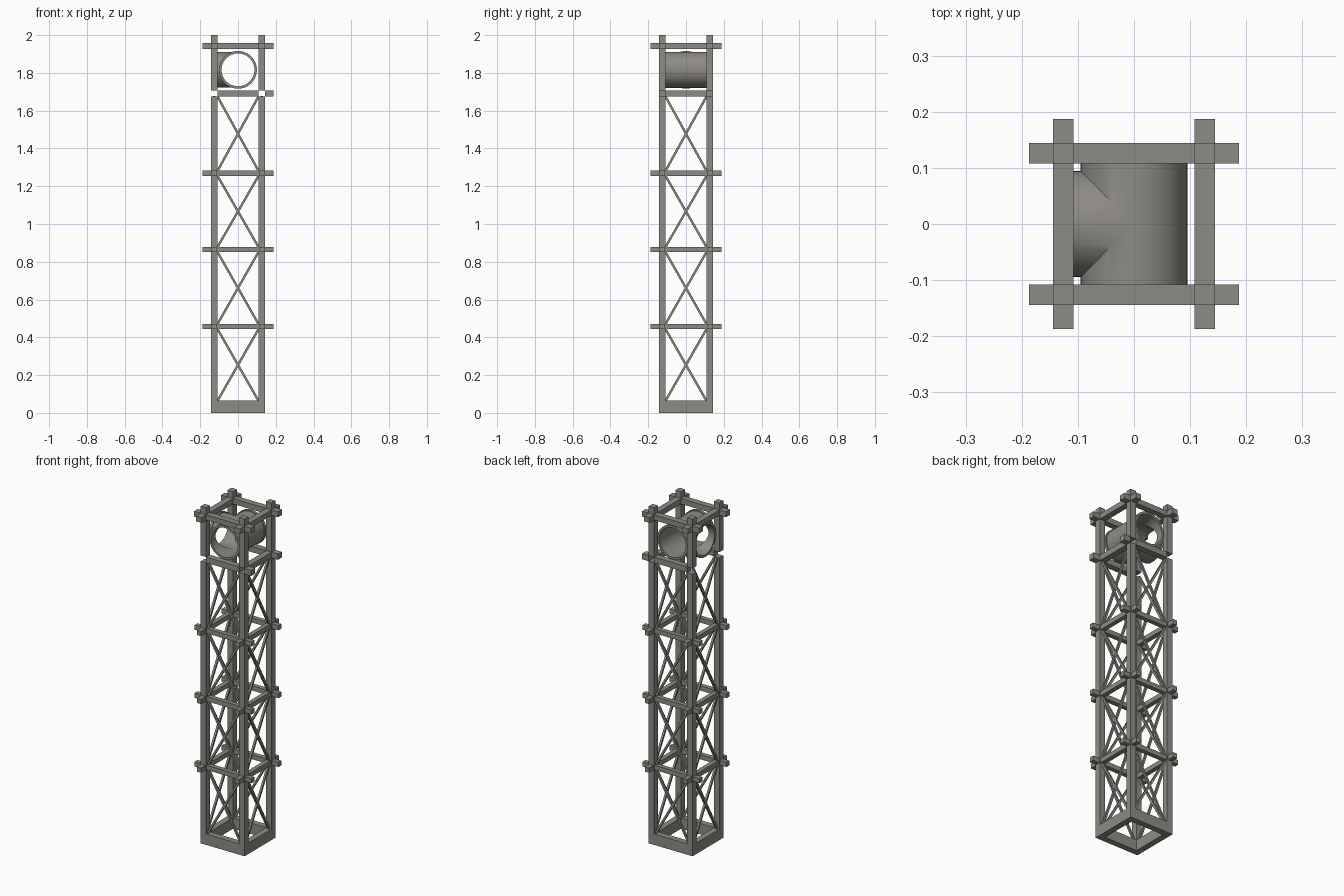
import bpy, bmesh, math
from mathutils import Vector, Matrix

if "Cube" in bpy.data.objects:
    bpy.data.objects.remove(bpy.data.objects["Cube"], do_unlink=True)

grey = bpy.data.materials.new("weathered grey")
grey.use_nodes = True
grey.diffuse_color = (0.27, 0.26, 0.23, 1)
grey.node_tree.nodes["Principled BSDF"].inputs["Base Color"].default_value = grey.diffuse_color

POST = 0.126           # post centre offset
W = 0.036              # post width
INNER, OUTER = POST - W / 2, POST + W / 2
REACH = 0.187          # how far beam ends stick out
RINGS = (0.457, 0.865, 1.268)
GAP_LOW, GAP_HIGH = 1.674, 1.708


def finish(name, bm):
    mesh = bpy.data.meshes.new(name)
    bm.to_mesh(mesh)
    bm.free()
    mesh.materials.append(grey)
    obj = bpy.data.objects.new(name, mesh)
    bpy.context.collection.objects.link(obj)
    return obj


def add_box(bm, lo, hi):
    lo, hi = Vector(lo), Vector(hi)
    size = hi - lo
    m = Matrix.Translation((lo + hi) / 2) @ Matrix.Diagonal((*size, 1))
    return bmesh.ops.create_cube(bm, size=1, matrix=m)["verts"]


def box(name, lo, hi):
    bm = bmesh.new()
    add_box(bm, lo, hi)
    return finish(name, bm)


def beam_ring(name, z, w, h):
    # four overlapping beams with ends past the posts
    for s in (-1, 1):
        c = s * POST
        box(name + "_cross_beam", (-REACH, c - w / 2, z - h / 2), (REACH, c + w / 2, z + h / 2))
        box(name + "_side_beam", (c - w / 2, -REACH, z - h / 2), (c + w / 2, REACH, z + h / 2))


# Corner posts, interrupted below the top cage
for sx in (-1, 1):
    for sy in (-1, 1):
        x, y = sx * POST, sy * POST
        for name, z0, z1 in (("lower_post", 0, GAP_LOW), ("upper_post", GAP_HIGH, 2)):
            box(name, (x - W / 2, y - W / 2, z0), (x + W / 2, y + W / 2, z1))

# Base frame
for s in (-1, 1):
    a, b = sorted((s * INNER, s * OUTER))
    box("base_cross_rail", (-INNER, a, 0), (INNER, b, 0.065))
    box("base_side_rail", (a, -INNER, 0), (b, INNER, 0.065))

# Beam rings
for z in RINGS:
    beam_ring("middle_ring", z, 0.027, 0.028)
beam_ring("top_ring", 1.943, W, 0.032)

# Cage floor: cross beams, outer stubs and one open-ended side beam
for s in (-1, 1):
    a, b = sorted((s * INNER, s * OUTER))
    box("cage_floor_beam", (-INNER, a, GAP_LOW), (INNER, b, GAP_HIGH))
    box("cage_floor_stub", (OUTER, a, GAP_LOW), (REACH, b, GAP_HIGH))
bm = bmesh.new()
add_box(bm, (INNER, -OUTER, GAP_LOW), (OUTER, OUTER, GAP_HIGH))
bm.normal_update()
ends = [f for f in bm.faces if abs(f.normal.y) > 0.9]
bmesh.ops.delete(bm, geom=ends, context='FACES_ONLY')
finish("open_side_beam", bm)

# Crossed braces in each bay on all four sides
levels = [0.065] + list(RINGS) + [GAP_LOW]
for i in range(4):
    z0 = levels[i] + (0.014 if i else 0)
    z1 = levels[i + 1] - (0.014 if i < 3 else 0)
    for side in range(4):
        bm = bmesh.new()
        for s in (-1, 1):
            a, b = Vector((-s * INNER, -POST, z0)), Vector((s * INNER, -POST, z1))
            d = b - a
            rot = Matrix.Rotation(math.atan2(d.x, d.z), 4, 'Y')
            m = Matrix.Translation((a + b) / 2) @ rot @ Matrix.Diagonal((0.012, 0.012, d.length, 1))
            bmesh.ops.create_cube(bm, size=1, matrix=m)
        bm.transform(Matrix.Rotation(side * math.pi / 2, 4, 'Z'))
        finish("cross_brace", bm)

# Three-way tube inside the cage
CENTRE = 1.816


def cylinder(name, axis, r, a, b):
    bm = bmesh.new()
    bmesh.ops.create_cone(bm, cap_ends=True, segments=48, radius1=r, radius2=r, depth=b - a)
    bm.transform(Matrix.Translation((0, 0, (a + b) / 2)))
    turn = Matrix.Rotation(math.pi / 2, 4, 'Y') if axis == 'X' else Matrix.Rotation(-math.pi / 2, 4, 'X')
    bm.transform(Matrix.Translation((0, 0, CENTRE)) @ turn)
    return finish(name, bm)


tube = cylinder("tee_tube", 'Y', 0.095, -0.12, 0.12)
tools = [
    (cylinder("branch", 'X', 0.0945, -0.12, 0.0), 'UNION'),
    (cylinder("front_flange", 'Y', 0.1, -0.126, -0.11), 'UNION'),
    (cylinder("back_flange", 'Y', 0.1, 0.11, 0.126), 'UNION'),
    (cylinder("branch_flange", 'X', 0.1, -0.126, -0.11), 'UNION'),
    (cylinder("main_bore", 'Y', 0.087, -0.2, 0.2), 'DIFFERENCE'),
    (cylinder("branch_bore", 'X', 0.0865, -0.2, 0.0), 'DIFFERENCE'),
]
for tool, operation in tools:
    mod = tube.modifiers.new(tool.name, 'BOOLEAN')
    mod.object, mod.operation, mod.solver = tool, operation, 'EXACT'
bpy.context.view_layer.update()
shape = bpy.data.meshes.new_from_object(tube.evaluated_get(bpy.context.evaluated_depsgraph_get()))
tube.modifiers.clear()
tube.data = shape
for tool, _ in tools:
    bpy.data.objects.remove(tool, do_unlink=True)

bpy.ops.object.select_all(action='DESELECT')
tube.select_set(True)
bpy.context.view_layer.objects.active = tube
bpy.ops.object.shade_smooth_by_angle(angle=math.radians(35))
